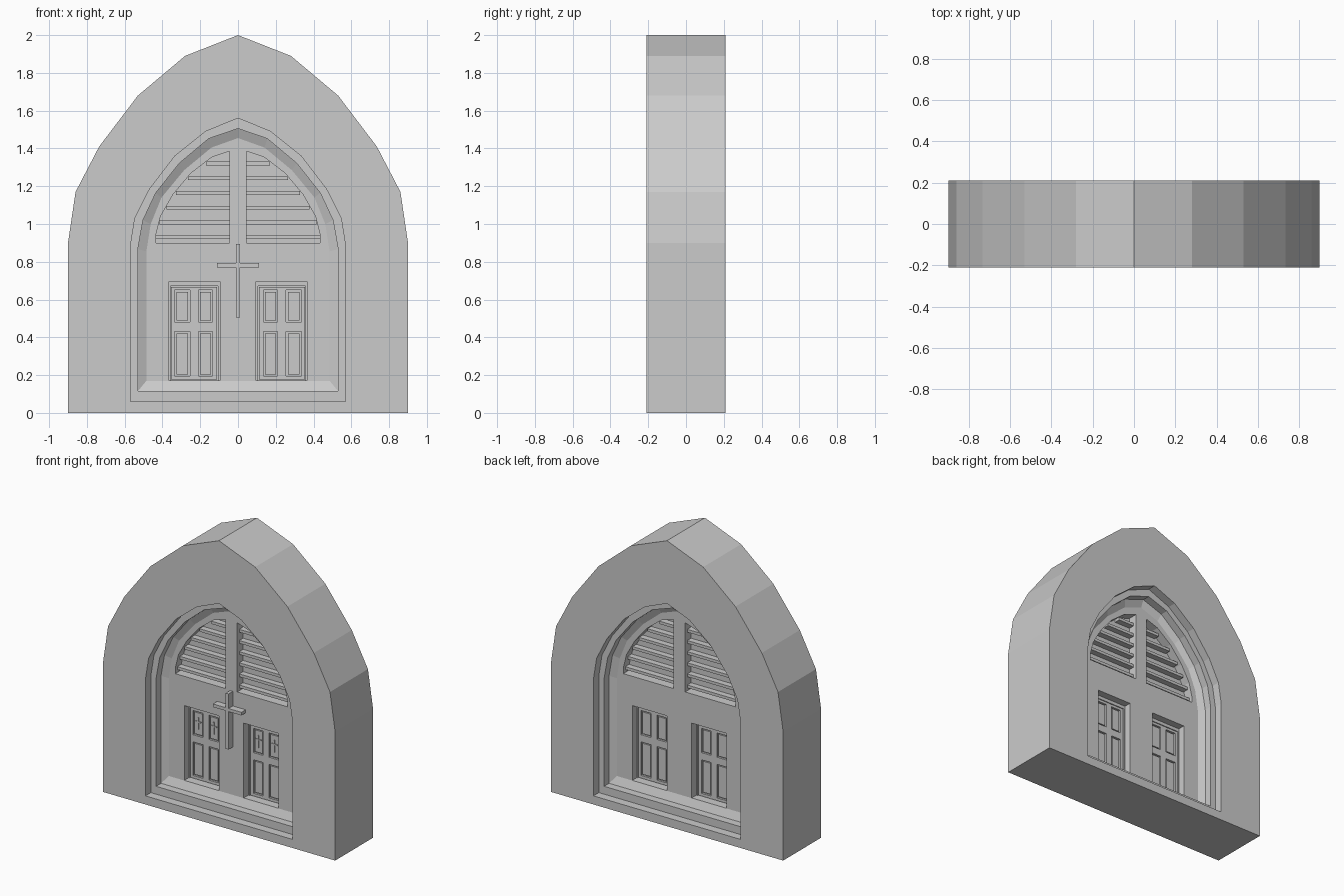
import bpy, bmesh

if "Cube" in bpy.data.objects:
    bpy.data.objects.remove(bpy.data.objects["Cube"])

def finish(name, bm):
    bmesh.ops.recalc_face_normals(bm, faces=bm.faces)
    me = bpy.data.meshes.new(name)
    bm.to_mesh(me)
    bm.free()
    ob = bpy.data.objects.new(name, me)
    bpy.context.collection.objects.link(ob)
    return ob

def loft(name, rings):
    """rings: list of (outline of (x, z), y) with equal point counts, capped at the ends"""
    bm = bmesh.new()
    loops = [[bm.verts.new((x, y, z)) for x, z in pts] for pts, y in rings]
    for a, b in zip(loops, loops[1:]):
        for i in range(len(a)):
            j = (i + 1) % len(a)
            bm.faces.new((a[i], a[j], b[j], b[i]))
    bm.faces.new(loops[0])
    bm.faces.new(loops[-1])
    return finish(name, bm)

def boxes(name, specs):
    """specs: list of (x0, x1, y0, y1, z0, z1)"""
    bm = bmesh.new()
    for x0, x1, y0, y1, z0, z1 in specs:
        vs = bmesh.ops.create_cube(bm, size=1)['verts']
        for v in vs:
            v.co = (x1 if v.co.x > 0 else x0, y1 if v.co.y > 0 else y0, z1 if v.co.z > 0 else z0)
    return finish(name, bm)

def arch(half):
    """right half from base to apex -> full symmetric outline"""
    return half + [(-x, z) for x, z in reversed(half[:-1])]

outer = arch([(.9, 0), (.9, .9), (.86, 1.17), (.735, 1.41), (.53, 1.68), (.28, 1.89), (0, 2)])
step1 = arch([(.57, .06), (.57, .88), (.546, 1.03), (.468, 1.185), (.334, 1.36), (.172, 1.49), (0, 1.56)])
step2 = arch([(.53, .115), (.53, .868), (.503, 1.02), (.435, 1.165), (.31, 1.322), (.155, 1.452), (0, 1.505)])
step3 = arch([(.485, .17), (.485, .855), (.462, 1.0), (.405, 1.14), (.285, 1.285), (.14, 1.405), (0, 1.455)])
louver = [(.045, .9), (.435, .9), (.435, .94), (.41, 1.04), (.345, 1.155), (.25, 1.268), (.14, 1.353), (.045, 1.385)]

WALL, CORE = .073, .008

# Solid arched block with stepped niches, door pockets and louver pockets on both faces
body = loft("arch_wall", [(outer, -.21), (outer, .21)])
cutters = []
for s in (-1, 1):
    cutters.append(loft("niche_cutter", [(step1, s * .3), (step1, s * .15), (step2, s * .15),
                                         (step2, s * .095), (step3, s * WALL)]))
    for m in (-1, 1):
        door = [(m * x, z) for x, z in ((.095, .171), (.365, .171), (.365, .695), (.095, .695))]
        vent = [(m * x, z) for x, z in louver]
        for outline in (door, vent):
            cutters.append(loft("pocket_cutter", [(outline, s * .09), (outline, s * CORE)]))
bpy.context.view_layer.objects.active = body
for c in cutters:
    c.hide_render = True
    mod = body.modifiers.new("cut", 'BOOLEAN')
    mod.operation, mod.solver, mod.object = 'DIFFERENCE', 'EXACT', c
    bpy.ops.object.modifier_apply(modifier=mod.name)
for c in cutters:
    bpy.data.objects.remove(c)

def vent_width(z):
    for (xa, za), (xb, zb) in zip(louver[1:], louver[2:]):
        if za <= z <= zb:
            return xa + (xb - xa) * (z - za) / (zb - za)
    return .05

def sided(s, a, b):
    return tuple(sorted((s * a, s * b)))

def cross(x, z0, z1, arm, zarm, w, y0, y1):
    return [(x - w, x + w, y0, y1, z0, z1),
            (x - arm, x - w, y0, y1, zarm - w, zarm + w), (x + w, x + arm, y0, y1, zarm - w, zarm + w)]

slats, frames, leaves, panels = [], [], [], []
cols, rows = ((.135, .21), (.255, .335)), ((.195, .43), (.48, .65))
for s in (-1, 1):
    y = sided(s, CORE - .003, .022)
    for m in (-1, 1):
        def add(lst, x0, x1, z0, z1, yy):
            lst.append(sided(m, x0, x1) + yy + (z0, z1))
        # Louver slats
        for i in range(6):
            z = .93 + i * .078
            add(slats, .045, vent_width(z + .01), z - .01, z + .01, sided(s, CORE - .003, .05))
        # Door frame
        add(frames, .095, .106, .171, .695, y)
        add(frames, .358, .365, .171, .695, y)
        add(frames, .106, .358, .672, .695, y)
        # Door stiles and rails
        for x0, x1 in ((.111, .135), (.21, .255), (.335, .354)):
            add(leaves, x0, x1, .176, .667, y)
        for x0, x1 in cols:
            for z0, z1 in ((.176, .195), (.43, .48), (.65, .667)):
                add(leaves, x0, x1, z0, z1, y)
            # Raised door panels
            for z0, z1 in rows:
                add(panels, x0 + .009, x1 - .009, z0 + .009, z1 - .009, sided(s, CORE - .003, .018))
boxes("louver_slats", slats)
boxes("door_frames", frames)
boxes("door_leaves", leaves)
boxes("door_panels", panels)

# Large cross on the front wall and small crosses on the front upper door panels
boxes("wall_cross", cross(0, .505, .895, .11, .782, .011, -.12, -WALL + .002))
small = []
for m in (-1, 1):
    for x0, x1 in cols:
        small += cross(m * (x0 + x1) / 2, .525, .61, .023, .58, .004, -.024, -.016)
boxes("door_crosses", small)
